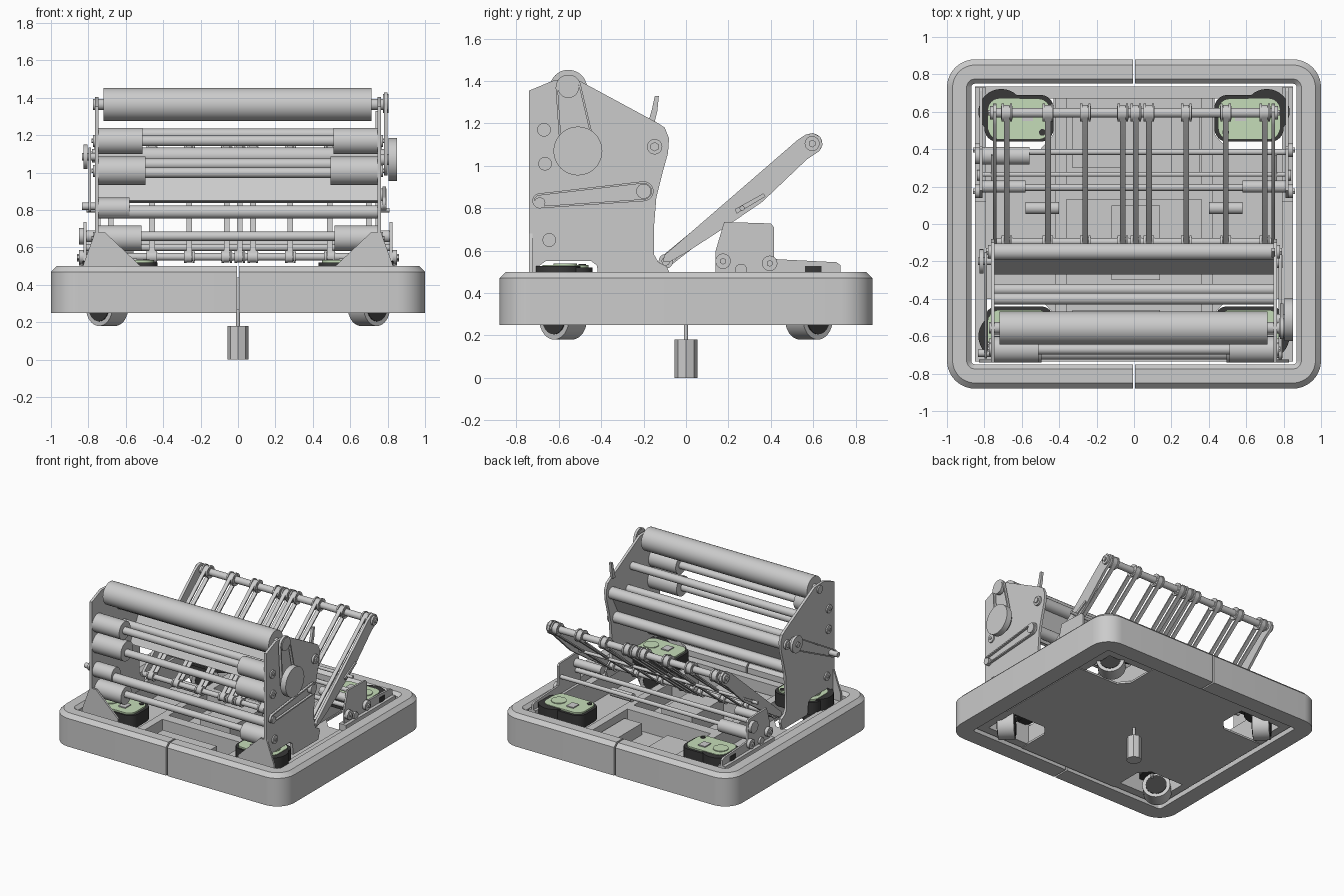
import bpy, bmesh
from math import pi, sin, cos, atan2, acos, hypot, radians
from mathutils import Vector

if "Cube" in bpy.data.objects:
    bpy.data.objects.remove(bpy.data.objects["Cube"])


def material(name, rgb):
    m = bpy.data.materials.new(name)
    m.diffuse_color = (*rgb, 1)
    m.use_nodes = True
    m.node_tree.nodes["Principled BSDF"].inputs["Base Color"].default_value = m.diffuse_color
    return m


GREEN = material("pale_green", (0.56, 0.72, 0.48))
BLACK = material("black", (0.04, 0.04, 0.04))


def finish(name, bm, mat=None):
    bmesh.ops.recalc_face_normals(bm, faces=bm.faces)
    for f in bm.faces:
        f.smooth = True
    for e in bm.edges:
        e.smooth = len(e.link_faces) == 2 and e.calc_face_angle(0) < radians(32)
    me = bpy.data.meshes.new(name)
    bm.to_mesh(me)
    bm.free()
    ob = bpy.data.objects.new(name, me)
    bpy.context.collection.objects.link(ob)
    if mat:
        me.materials.append(mat)
    return ob


def prism(name, pts, axis, a, b, mat=None):
    """Extrude a 2D outline along an axis: x -> (y,z), y -> (x,z), z -> (x,y)."""
    place = {"x": lambda p, t: (t, p[0], p[1]), "y": lambda p, t: (p[0], t, p[1]),
             "z": lambda p, t: (p[0], p[1], t)}[axis]
    bm = bmesh.new()
    lo, hi = ([bm.verts.new(place(p, t)) for p in pts] for t in (a, b))
    bm.faces.new(lo)
    bm.faces.new(hi)
    for i in range(len(pts)):
        j = (i + 1) % len(pts)
        bm.faces.new((lo[i], lo[j], hi[j], hi[i]))
    return finish(name, bm, mat)


def box(name, x, y, z, mat=None):
    return prism(name, [(x[0], y[0]), (x[1], y[0]), (x[1], y[1]), (x[0], y[1])], "z", *z, mat)


def cyl(name, p, q, r, mat=None, n=32):
    p, q = Vector(p), Vector(q)
    bm = bmesh.new()
    bmesh.ops.create_cone(bm, cap_ends=True, segments=n, radius1=r, radius2=r, depth=(q - p).length)
    rot = (q - p).to_track_quat("Z", "Y").to_matrix().to_4x4()
    rot.translation = (p + q) / 2
    bmesh.ops.transform(bm, matrix=rot, verts=bm.verts)
    return finish(name, bm, mat)


def bar(name, x, y, z, r, mat=None, n=32):
    return cyl(name, (x[0], y, z), (x[1], y, z), r, mat, n)


def rounded(x0, x1, y0, y1, r, n=8):
    out = []
    for k, (cx, cy) in enumerate([(x1 - r, y1 - r), (x0 + r, y1 - r), (x0 + r, y0 + r), (x1 - r, y0 + r)]):
        out += [(cx + r * cos((k + i / n) * pi / 2), cy + r * sin((k + i / n) * pi / 2)) for i in range(n + 1)]
    return out


def capsule(c0, r0, c1, r1, n=12):
    dx, dy = c1[0] - c0[0], c1[1] - c0[1]
    phi, beta = atan2(dy, dx), acos((r0 - r1) / hypot(dx, dy))
    arc = lambda c, r, a, b: [(c[0] + r * cos(a + (b - a) * i / n), c[1] + r * sin(a + (b - a) * i / n))
                              for i in range(n + 1)]
    return arc(c0, r0, phi + beta, phi + 2 * pi - beta) + arc(c1, r1, phi - beta, phi + beta)


def loft(name, loops, closed):
    """Skin a ring of matching loops; open loops get end caps."""
    bm = bmesh.new()
    rows = [[bm.verts.new(p) for p in loop] for loop in loops]
    m = len(rows[0])
    for i, row in enumerate(rows):
        nxt = rows[(i + 1) % len(rows)]
        for j in range(m if closed else m - 1):
            k = (j + 1) % m
            bm.faces.new((row[j], row[k], nxt[k], nxt[j]))
    if not closed:
        bm.faces.new([r[0] for r in rows])
        bm.faces.new([r[-1] for r in rows])
    return finish(name, bm)


def belt(name, c0, r0, c1, r1, xa, xb, t=0.01):
    out, inn = capsule(c0, r0, c1, r1), capsule(c0, r0 - t, c1, r1 - t)
    return loft(name, [[(x, *p) for p in o] for x, o in ((xa, out), (xb, out), (xb, inn), (xa, inn))], True)


# Bumper: two halves with a thin split at x = 0
for s, side in ((-1, "left"), (1, "right")):
    loops = []
    for d, z in ((0, .25), (0, .47), (.03, .5), (.105, .5), (.13, .475), (.13, .25)):
        X, Y, r = 1 - d, .88 - d, max(.15 - d, .02)
        path = [(.006, -Y)]
        for k, cy in ((-1, r - Y), (0, Y - r)):
            path += [(X - r + r * cos((k + i / 10) * pi / 2), cy + r * sin((k + i / 10) * pi / 2)) for i in range(11)]
        path.append((.006, Y))
        loops.append([(s * x, y, z) for x, y in path])
    loft("bumper_" + side, loops, False)

# Chassis: notched belly pan, perimeter rails and inner rails
quarter = [(.845, .4), (.5, .4), (.43, .48), (.43, .735)]
pan = quarter + [(-x, y) for x, y in quarter[::-1]] + [(-x, -y) for x, y in quarter] + [(x, -y) for x, y in quarter[::-1]]
prism("belly_pan", pan, "z", .265, .28)
for s in (-1, 1):
    box("side_rail", sorted((s * .85, s * .79)), (-.735, .735), (.27, .44))
    box("end_rail", (-.79, .79), sorted((s * .735, s * .67)), (.27, .44))
    box("inner_rail", sorted((s * .42, s * .36)), (-.67, .67), (.28, .42))
box("cross_rail_back", (-.36, .36), (.13, .21), (.28, .42))
box("cross_rail_front", (-.36, .36), (-.42, -.34), (.28, .42))
box("battery", (-.12, .14), (-.3, .1), (.28, .44))
box("control_box", (.2, .35), (.26, .62), (.28, .37))
box("power_box", (-.33, -.05), (.3, .62), (.28, .36))
box("deck_plate", (-.33, .14), (-.66, -.46), (.28, .36))

# Corner drive modules: angled wheel, housing, black case and green cover
for sx in (-1, 1):
    for sy in (-1, 1):
        c = Vector((sx * .7, sy * .58, .28))
        ax = Vector((sx, sy, 0)).normalized()
        cyl("wheel", c - ax * .06, c + ax * .06, .1)
        cyl("wheel_hub", c - ax * .065, c + ax * .065, .075, BLACK)
        for k in (-1, 1):
            box("wheel_fork", (c.x + k * .05 - .02, c.x + k * .05 + .02), (c.y - .03, c.y + .03), (.33, .42))
        cyl("turn_ring", (c.x, c.y, .37), (c.x, c.y, .42), .125, BLACK)
        cyl("module_gear", (sx * .71, sy * .6, .43), (sx * .71, sy * .6, .528), .122, BLACK)
        xs, ys = sorted((sx * .43, sx * .8)), sorted((sy * .44, sy * .69))
        prism("module_case", rounded(*xs, *ys, .07), "z", .42, .52, BLACK)
        prism("module_cover", rounded(xs[0] + .02, xs[1] - .02, ys[0] + .012, ys[1] - .02, .06), "z", .52, .532, GREEN)
        cyl("module_encoder", (sx * .7, sy * .57, .532), (sx * .7, sy * .57, .538), .055, GREEN)
        box("module_sensor", sorted((sx * .54, sx * .6)), sorted((sy * .55, sy * .62)), (.53, .54))
        cyl("module_bolt", (sx * .49, sy * .49, .53), (sx * .49, sy * .49, .537), .018, BLACK, 16)

# Hanging weight on a rod under the middle
cyl("weight", (0, 0, 0), (0, 0, .18), .055, n=8)
cyl("weight_rod", (0, 0, .17), (0, 0, .29), .01, n=16)

# Tower side plates, with an arch over the front drive modules
tower = [(-.74, .44), (-.74, 1.355), (-.62, 1.405), (-.5, 1.4), (-.13, 1.2), (-.1, 1.18), (-.08, 1.13), (-.085, 1.06),
         (-.11, .97), (-.14, .85), (-.152, .7), (-.15, .58), (-.13, .545), (-.09, .525), (-.08, .5), (-.1, .44),
         (-.41, .44), (-.42, .53), (-.45, .552), (-.66, .552), (-.69, .53), (-.7, .44)]
for s in (-1, 1):
    X = lambda a, b: sorted((s * a, s * b))
    prism("tower_side_plate", tower, "x", *X(.745, .765))
    prism("tower_front_gusset", [(s * .83, .5), (s * .765, .68), (s * .71, .68), (s * .52, .5), (s * .52, .44), (s * .83, .44)],
          "y", -.74, -.725)
    bar("top_roller_bearing", X(.715, .775), -.555, 1.365, .03)
    for y, z, r, length in ((-.67, 1.17, .07, .235), (-.665, 1.01, .076, .25), (-.645, .65, .068, .23)):
        bar("roller_motor", X(.745 - length, .745), y, z, r)
        bar("motor_boss", X(.765, .775), y, z, .032)
        bar("motor_bolt", X(.765, .782), y, z, .012, n=6)
    bar("hood_roller_collar", X(.765, .78), -.148, 1.09, .036)
    bar("hood_roller_bolt", X(.78, .79), -.148, 1.09, .022, n=6)
prism("tower_handle", [(-.18, 1.2), (-.16, 1.27), (-.147, 1.33), (-.128, 1.33), (-.135, 1.26), (-.15, 1.2)], "x", .735, .755)

# Launch wheel and feed drives on the right, single feed drive on the left
bar("flywheel", (.805, .85), -.51, 1.07, .115, n=48)
bar("flywheel_shaft", (.76, .81), -.51, 1.07, .03)
belt("flywheel_belt", (-.51, 1.07), .085, (-.555, 1.37), .06, .78, .8)
bar("top_drive_pulley", (.775, .805), -.555, 1.37, .05)
bar("feed_pulley", (.765, .795), -.2, .88, .035)
bar("feed_drive_pulley", (.765, .795), -.69, .825, .026)
belt("feed_belt", (-.2, .88), .047, (-.69, .835), .035, .772, .79)
bar("left_drive_wheel", (-.825, -.805), -.2, 1.085, .065)
bar("left_drive_shaft", (-.835, -.75), -.2, 1.085, .02)
bar("left_motor_pulley", (-.835, -.765), -.69, .82, .02)
belt("left_drive_belt", (-.2, 1.085), .05, (-.69, .82), .03, -.8, -.785)

# Tower rollers
bar("top_roller", (-.72, .715), -.555, 1.365, .088, n=48)
for y, z, r in ((-.4, 1.205, .03), (-.67, 1.17, .028), (-.148, 1.09, .045), (-.35, 1.045, .03), (-.67, 1.0, .028),
                (-.2, .88, .042), (-.69, .79, .035), (-.645, .66, .025)):
    bar("tower_roller", (-.745, .745), y, z, r)
bar("feed_motor", (-.76, -.58), -.68, .81, .056)
prism("tower_back_panel", [(-.27, .85), (-.16, 1.06), (-.148, 1.055), (-.258, .845)], "x", -.745, .745)

# Intake ramp: arms, rollers and conveyor belts
low, high = (-.095, .55), (.595, 1.105)
arm = [(-.11, .55), (-.1, .58), (.53, 1.125), (.565, 1.147), (.6, 1.155), (.635, 1.135), (.645, 1.1), (.63, 1.07),
       (.57, 1.03), (.36, .83), (.17, .7), (.0, .59), (-.08, .545)]
bracket = [(.14, .44), (.14, .6), (.18, .735), (.4, .728), (.415, .71), (.415, .56), (.71, .545), (.73, .53), (.73, .44)]
for s in (-1, 1):
    X = lambda a, b: sorted((s * a, s * b))
    prism("intake_arm", arm, "x", *X(.735, .755))
    prism("intake_arm_rib", [(.23, .795), (.24, .775), (.375, .855), (.365, .87)], "x", *X(.755, .765))
    prism("intake_bracket", bracket, "x", *X(.81, .825))
    bar("arm_end_cap", X(.755, .77), *high, .035)
    bar("arm_end_bolt", X(.77, .78), *high, .018, n=6)
    for y, z in ((.175, .55), (.395, .54)):
        bar("bracket_pulley", X(.825, .85), y, z, .036)
        bar("bracket_bolt", X(.85, .86), y, z, .016, n=6)
    bar("bracket_idler", X(.825, .84), .26, .51, .028)
    bar("pivot_motor", X(.4, .58), .085, .45, .032)
    bar("pivot_gearbox", X(.58, .81), .2, .66, .032)
    box("bracket_foot", X(.79, .85), (.12, .73), (.44, .49))
bar("intake_motor", (-.81, -.56), .365, .6, .048)
bar("intake_gear", (-.85, -.825), .365, .66, .045)
bar("intake_top_roller", (-.745, .745), *high, .026)
bar("intake_low_roller", (-.745, .745), *low, .02)
for y, z, r in ((.195, .6, .018), (.265, .8, .012), (.385, .62, .016)):
    bar("intake_cross_bar", (-.81, .81), y, z, r)
for x in (-.68, -.46, -.26, -.06, .01, .08, .28, .49, .7):
    for end, r in ((low, .034), (high, .048)):
        bar("belt_pulley", (x - .028, x - .016), *end, r)
        bar("belt_pulley", (x + .016, x + .028), *end, r)
        bar("belt_drum", (x - .03, x + .03), *end, r - .012)
    belt("conveyor_belt", low, .03, high, .042, x - .015, x + .015)
